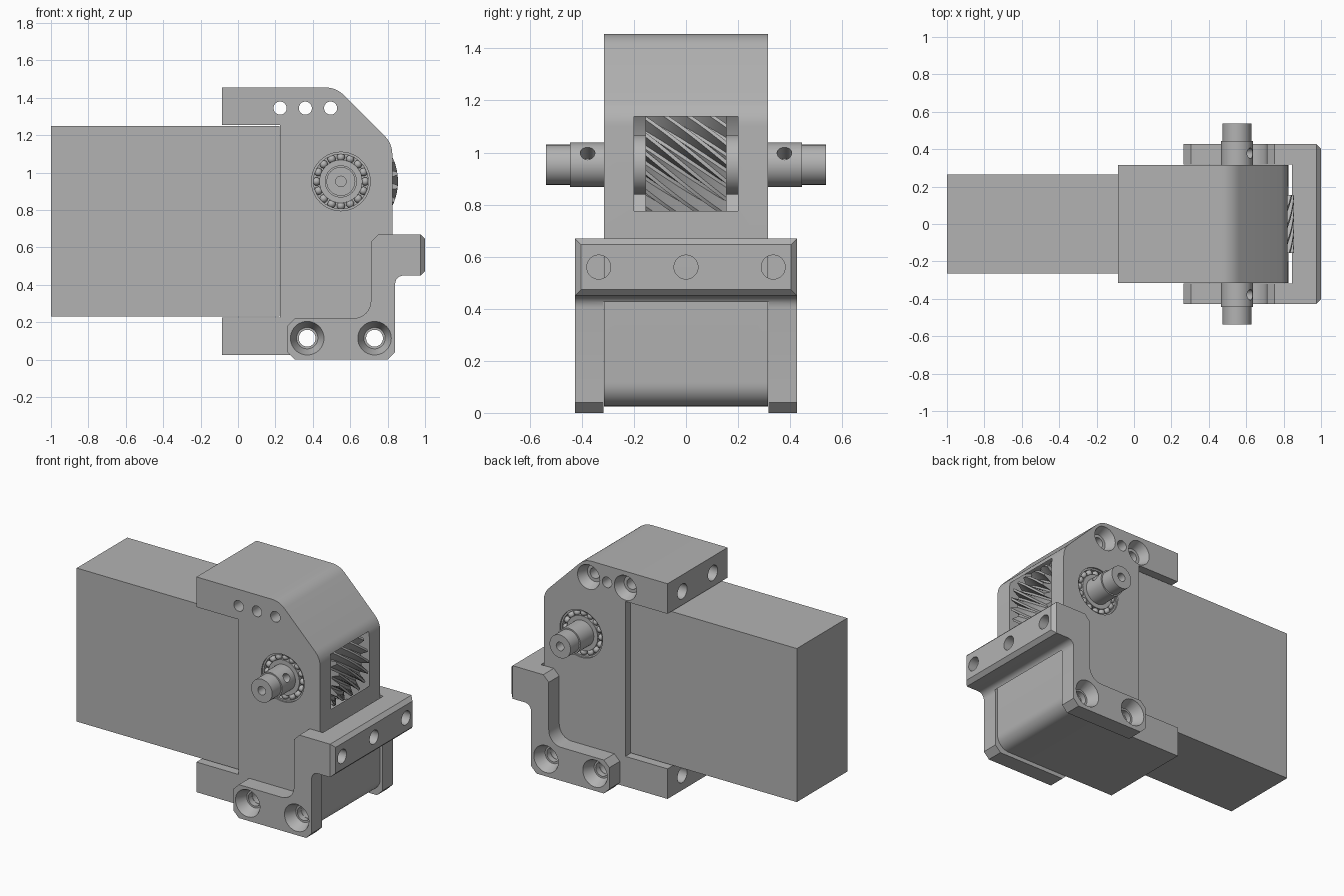
import bpy, bmesh, math
from mathutils import Vector, Matrix

if "Cube" in bpy.data.objects:
    bpy.data.objects.remove(bpy.data.objects["Cube"])

grey = bpy.data.materials.new("plain grey")
grey.use_nodes = True
GREY = (0.45, 0.45, 0.45, 1)
grey.diffuse_color = GREY
grey.node_tree.nodes["Principled BSDF"].inputs["Base Color"].default_value = GREY

AX, AZ = 0.55, 0.953          # axle position
HALF = 0.315                  # half width of the housing


def make(name, bm):
    bmesh.ops.recalc_face_normals(bm, faces=bm.faces)
    me = bpy.data.meshes.new(name)
    bm.to_mesh(me)
    bm.free()
    me.materials.append(grey)
    ob = bpy.data.objects.new(name, me)
    bpy.context.collection.objects.link(ob)
    return ob


def box(name, lo, hi):
    bm = bmesh.new()
    lo, hi = Vector(lo), Vector(hi)
    bmesh.ops.create_cube(bm, size=1, matrix=Matrix.Translation((lo + hi) / 2)
                          @ Matrix.Diagonal((*(hi - lo), 1)))
    return make(name, bm)


def cyl(name, r, a, b, r2=None, seg=40):
    bm = bmesh.new()
    a, b = Vector(a), Vector(b)
    turn = (b - a).to_track_quat('Z', 'Y').to_matrix().to_4x4()
    bmesh.ops.create_cone(bm, cap_ends=True, segments=seg, radius1=r,
                          radius2=r if r2 is None else r2, depth=(b - a).length,
                          matrix=Matrix.Translation((a + b) / 2) @ turn)
    return make(name, bm)


def rounded(corners):
    """Corner list of (x, z, radius, steps); one step gives a chamfer."""
    out = []
    for i, (x, z, r, steps) in enumerate(corners):
        p = Vector((x, z))
        if not r:
            out.append(p)
            continue
        u = (Vector(corners[i - 1][:2]) - p).normalized()
        v = (Vector(corners[(i + 1) % len(corners)][:2]) - p).normalized()
        half = u.angle(v) / 2
        if steps == 1:
            out += [p + u * r, p + v * r]
            continue
        c = p + (u + v).normalized() * r / math.sin(half)
        s = p + u * r / math.tan(half) - c
        e = p + v * r / math.tan(half) - c
        sweep = s.angle_signed(e)
        for k in range(steps + 1):
            out.append(c + Matrix.Rotation(-sweep * k / steps, 2) @ s)
    return out


def prism(name, corners, half):
    bm = bmesh.new()
    face = bm.faces.new([bm.verts.new((p.x, -half, p.y)) for p in rounded(corners)])
    top = bmesh.ops.extrude_face_region(bm, geom=[face])["geom"]
    bmesh.ops.translate(bm, vec=(0, 2 * half, 0),
                        verts=[g for g in top if isinstance(g, bmesh.types.BMVert)])
    return make(name, bm)


def cut(ob, cutter):
    mod = ob.modifiers.new("cut", 'BOOLEAN')
    mod.operation, mod.solver, mod.object = 'DIFFERENCE', 'EXACT', cutter
    bpy.context.view_layer.objects.active = ob
    bpy.ops.object.modifier_apply(modifier=mod.name)
    bpy.data.objects.remove(cutter)


def drill(ob, r, a, b, r2=None):
    cut(ob, cyl("cutter", r, a, b, r2))


def smooth(ob):
    bpy.ops.object.select_all(action='DESELECT')
    ob.select_set(True)
    bpy.context.view_layer.objects.active = ob
    bpy.ops.object.shade_smooth_by_angle(angle=math.radians(30))


# Gearbox housing with motor slot, gear cavity and axle bore
housing = prism("housing", [(-0.085, 0.025, 0, 0), (0.825, 0.025, 0.09, 8),
                            (0.825, 1.155, 0.13, 6), (0.525, 1.455, 0.13, 6),
                            (-0.085, 1.455, 0, 0)], HALF)
cut(housing, box("cutter", (-0.3, -1, 0.225), (0.225, 1, 1.255)))
cut(housing, cyl("cutter", 0.327, (AX, -0.2, AZ), (AX, 0.2, AZ), seg=96))
drill(housing, 0.157, (AX, -1, AZ), (AX, 1, AZ))

# Housing screw holes, sunk on the back
for i, x in enumerate((0.225, 0.36, 0.495)):
    drill(housing, 0.035, (x, -1, 1.345), (x, 1, 1.345))
    if i != 1:
        drill(housing, 0.055, (x, 0.25, 1.345), (x, 0.321, 1.345), 0.084)
for z in (0.125, 1.345):
    for y in (-0.16, 0.16):
        drill(housing, 0.05, (-0.3, y, z), (0.12, y, z))

# Motor block
motor = box("motor", (-1, -0.265, 0.23), (0.222, 0.265, 1.25))

# Mounting bracket: two arms joined by a crossbar
bracket = prism("bracket", [(0.265, 0, 0.04, 1), (0.84, 0, 0.04, 1),
                            (0.84, 0.45, 0.045, 6), (1, 0.45, 0, 0), (1, 0.67, 0, 0),
                            (0.71, 0.67, 0.04, 1), (0.71, 0.222, 0.09, 8),
                            (0.265, 0.222, 0.04, 1)], 0.427)
cut(bracket, box("cutter", (0, -0.317, -1), (0.845, 0.317, 1)))
bm = bmesh.new()
bm.from_mesh(bracket.data)
corner_edges = [e for e in bm.edges if all(v.co.x > 0.99 and abs(v.co.y) > 0.42 for v in e.verts)]
bmesh.ops.bevel(bm, geom=corner_edges, offset=0.024, segments=1, affect='EDGES')
bm.to_mesh(bracket.data)
bm.free()
for y in (-0.335, 0, 0.335):
    drill(bracket, 0.046, (0.83, y, 0.56), (1.2, y, 0.56))
for x in (0.37, 0.73):
    for ob in (bracket, housing):
        drill(ob, 0.045, (x, -1, 0.115), (x, 1, 0.115))
    for s in (-1, 1):
        drill(bracket, 0.057, (x, s * 0.355, 0.115), (x, s * 0.432, 0.115), 0.092)

# Helical output gear
TEETH, LAYERS, WIDTH, TWIST = 26, 12, 0.155, 0.84
tooth = ((0, 0.25), (0.25, 0.25), (0.48, 0.305), (0.72, 0.305))
bm = bmesh.new()
rings = []
for k in range(LAYERS + 1):
    t = k / LAYERS
    ring = []
    for n in range(TEETH):
        for f, r in tooth:
            a = math.tau * (n + f) / TEETH - TWIST * t
            ring.append(bm.verts.new((AX + r * math.cos(a), WIDTH * (2 * t - 1),
                                      AZ + r * math.sin(a))))
    rings.append(ring)
for lower, upper in zip(rings, rings[1:]):
    for i in range(len(lower)):
        bm.faces.new((lower[i - 1], lower[i], upper[i], upper[i - 1]))
bm.faces.new(rings[0])
bm.faces.new(rings[-1])
gear = make("gear", bm)
parts = [housing, motor, bracket, gear]

# Axle, hubs and ball bearings on both sides
for s, side in ((-1, "front"), (1, "back")):
    def at(y):
        return (AX, s * y, AZ)
    parts.append(cyl(side + "_hub", 0.115, at(0.15), at(0.2)))
    parts.append(cyl(side + "_bearing_cage", 0.157, at(0.2), at(0.27)))
    race = cyl(side + "_bearing_race", 0.157, at(0.26), at(0.305))
    drill(race, 0.146, at(0.2), at(0.4))
    parts.append(race)
    parts.append(cyl(side + "_inner_race", 0.115, at(0.26), at(0.305)))
    collar = cyl(side + "_axle_collar", 0.086, at(0.26), at(0.445))
    a = math.radians(32)
    drill(collar, 0.028, (AX, s * 0.378, AZ),
          (AX + 0.2 * math.cos(a), s * 0.378, AZ + 0.2 * math.sin(a)))
    parts.append(collar)
    tip = cyl(side + "_axle_tip", 0.077, at(0.44), at(0.537))
    drill(tip, 0.028, at(0.47), at(0.6))
    parts.append(tip)
    bm = bmesh.new()
    for n in range(16):
        b = math.tau * n / 16
        bmesh.ops.create_uvsphere(bm, u_segments=14, v_segments=8, radius=0.022,
                                  matrix=Matrix.Translation((AX + 0.13 * math.cos(b), s * 0.285,
                                                             AZ + 0.13 * math.sin(b))))
    parts.append(make(side + "_bearing_balls", bm))

for ob in parts:
    smooth(ob)
